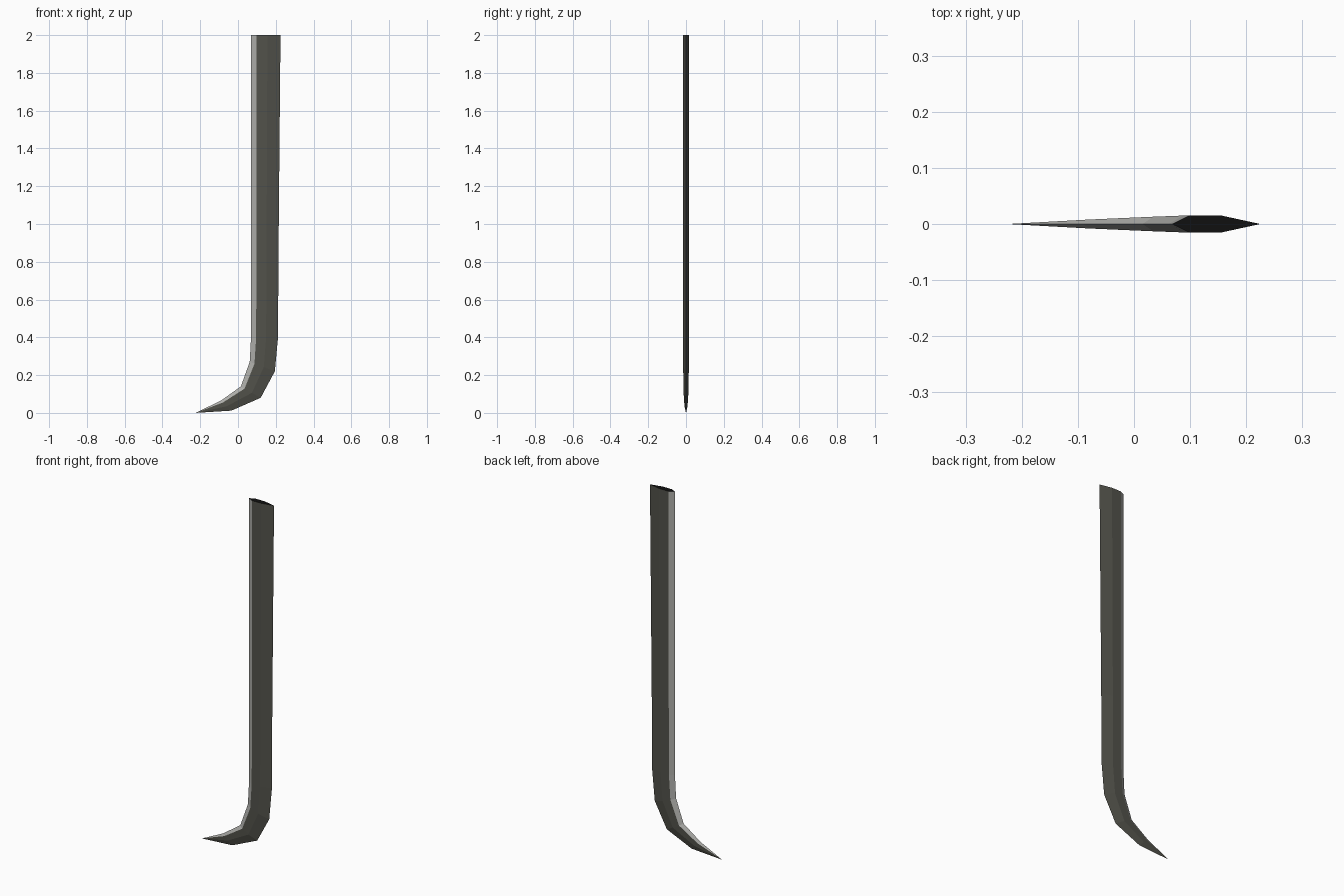
import bpy, bmesh

if "Cube" in bpy.data.objects:
    bpy.data.objects.remove(bpy.data.objects["Cube"])

def mat(name, rgb):
    m = bpy.data.materials.new(name)
    m.diffuse_color = (*rgb, 1)
    m.use_nodes = True
    m.node_tree.nodes["Principled BSDF"].inputs["Base Color"].default_value = m.diffuse_color
    return m

# Stations along the blade: inner edge (x, z), outer edge (x, z), half thickness
stations = [
    ((0.068, 2.00), (0.225, 2.00), 0.015),
    ((0.070, 0.80), (0.214, 0.80), 0.015),
    ((0.069, 0.40), (0.212, 0.40), 0.015),
    ((0.062, 0.27), (0.195, 0.22), 0.015),
    ((0.015, 0.14), (0.120, 0.08), 0.013),
    ((-0.09, 0.065), (-0.035, 0.012), 0.008),
]
TIP = (-0.225, 0, 0)
# Hexagonal section: (fraction from inner to outer edge, side)
section = [(0, 0), (0.19, -1), (0.56, -1), (1, 0), (0.56, 1), (0.19, 1)]

bm = bmesh.new()
rings = []
for (lx, lz), (rx, rz), t in stations:
    rings.append([bm.verts.new((lx + (rx - lx) * f, s * t, lz + (rz - lz) * f))
                  for f, s in section])
tip = bm.verts.new(TIP)

# Sides: the two facets beside the inner edge are bare ground steel
for a, b in zip(rings, rings[1:] + [None]):
    for i in range(6):
        j = (i + 1) % 6
        f = bm.faces.new((a[i], a[j], b[j], b[i]) if b else (a[i], a[j], tip))
        f.material_index = 1 if i in (0, 5) else 0

# Dark upper end
bm.faces.new(rings[0]).material_index = 2
bmesh.ops.recalc_face_normals(bm, faces=bm.faces)

me = bpy.data.meshes.new("curved_blade")
bm.to_mesh(me)
bm.free()
for m in (mat("dark steel", (0.085, 0.085, 0.07)),
          mat("ground edge", (0.42, 0.42, 0.40)),
          mat("black end", (0.005, 0.005, 0.005))):
    me.materials.append(m)
ob = bpy.data.objects.new("curved_blade", me)
bpy.context.collection.objects.link(ob)
